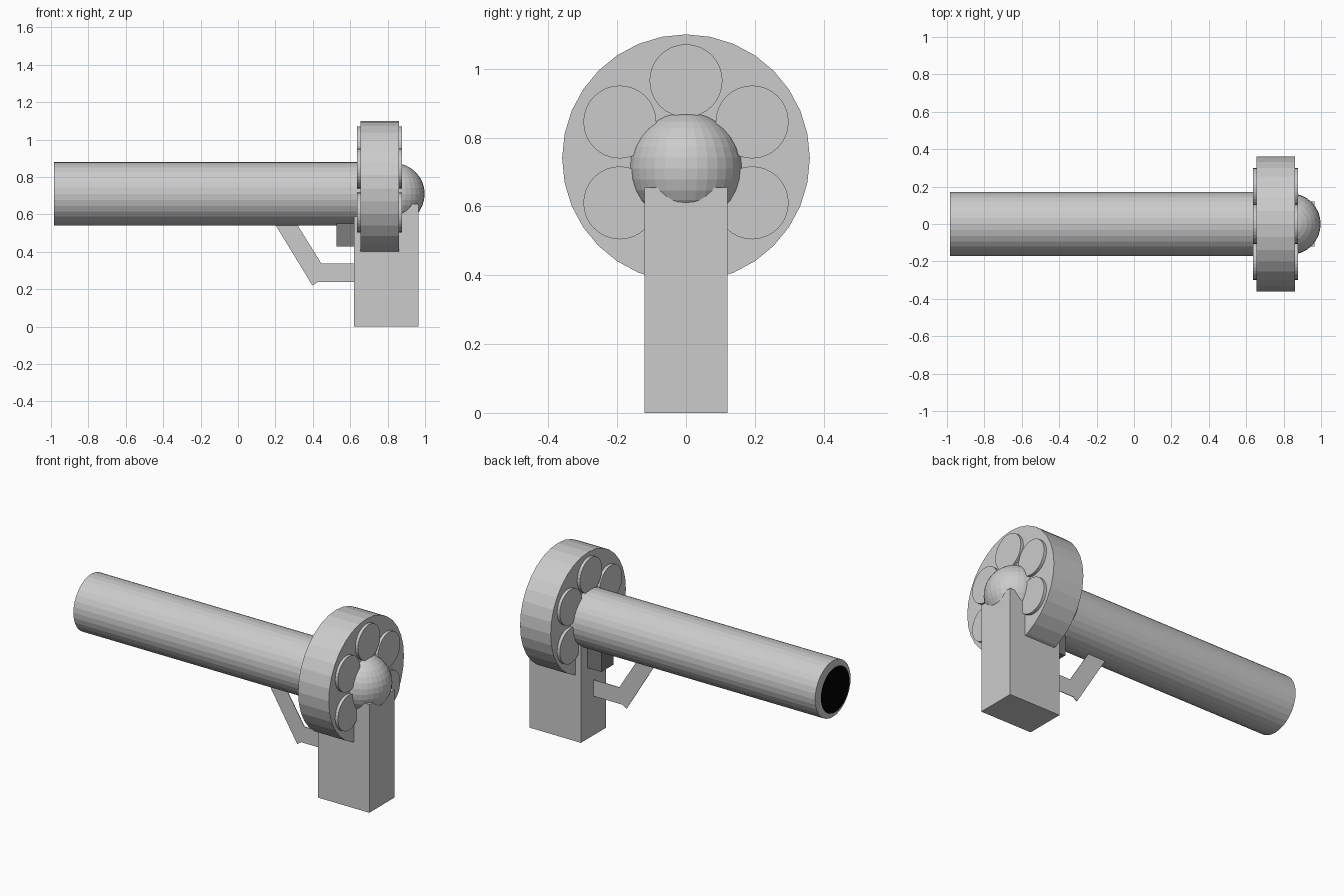
import bpy, bmesh
from math import sin, cos, radians
from mathutils import Matrix, Vector

if "Cube" in bpy.data.objects:
    bpy.data.objects.remove(bpy.data.objects["Cube"])


def grey(name, v):
    m = bpy.data.materials.new(name)
    m.diffuse_color = (v, v, v, 1)
    m.use_nodes = True
    m.node_tree.nodes["Principled BSDF"].inputs["Base Color"].default_value = m.diffuse_color
    return m


def finish(name, bm, mat=None):
    me = bpy.data.meshes.new(name)
    bm.to_mesh(me)
    bm.free()
    ob = bpy.data.objects.new(name, me)
    bpy.context.collection.objects.link(ob)
    if mat:
        me.materials.append(mat)
    return ob


def rod(name, x0, x1, y, z, r, mat=None, sides=32):
    """Capped cylinder lying along x."""
    bm = bmesh.new()
    m = Matrix.Translation(((x0 + x1) / 2, y, z)) @ Matrix.Rotation(radians(90), 4, 'Y')
    bmesh.ops.create_cone(bm, cap_ends=True, segments=sides, radius1=r, radius2=r,
                          depth=x1 - x0, matrix=m)
    return finish(name, bm, mat)


def box(name, x0, x1, half_y, z0, z1, mat=None):
    bm = bmesh.new()
    m = (Matrix.Translation(((x0 + x1) / 2, 0, (z0 + z1) / 2))
         @ Matrix.Diagonal((x1 - x0, 2 * half_y, z1 - z0, 1)))
    bmesh.ops.create_cube(bm, size=1, matrix=m)
    return finish(name, bm, mat)


dark = grey("dark_grey", 0.55)
darker = grey("darker_grey", 0.2)
black = grey("black", 0.0)

BARREL_Z, DRUM_Z = 0.71, 0.74

# Barrel with a flat black disc just ahead of the muzzle
rod("barrel", -0.984, 0.80, 0, BARREL_Z, 0.17)
bm = bmesh.new()
bmesh.ops.create_circle(bm, cap_ends=True, segments=32, radius=0.137,
                        matrix=Matrix.Translation((-1, 0, BARREL_Z)) @ Matrix.Rotation(radians(-90), 4, 'Y'))
finish("muzzle_opening", bm, black)

# Revolving drum and its chambers
rod("drum", 0.655, 0.86, 0, DRUM_Z, 0.36, dark)
for i in range(6):
    a = radians(60 * i)
    rod(f"chamber_{i + 1}", 0.637, 0.878, 0.222 * sin(a), DRUM_Z - 0.012 + 0.235 * cos(a) * (1 if i else 1.01), 0.106)

# Rounded rear cap
bm = bmesh.new()
bmesh.ops.create_uvsphere(bm, u_segments=32, v_segments=16, radius=0.165,
                          matrix=Matrix.Translation((0.833, 0, BARREL_Z)))
finish("rear_cap", bm)

# Grip and trigger block
box("grip", 0.62, 0.964, 0.12, 0, 0.655)
box("trigger", 0.527, 0.64, 0.057, 0.43, 0.57, darker)

# Thin bent guard plate under the barrel
profile = [(0.194, 0.555), (0.398, 0.22), (0.425, 0.238), (0.64, 0.238),
           (0.64, 0.337), (0.446, 0.337), (0.311, 0.555)]
bm = bmesh.new()
face = bm.faces.new([bm.verts.new((x, -0.002, z)) for x, z in profile])
ext = bmesh.ops.extrude_face_region(bm, geom=[face])
bmesh.ops.translate(bm, vec=Vector((0, 0.004, 0)),
                    verts=[v for v in ext["geom"] if isinstance(v, bmesh.types.BMVert)])
bmesh.ops.recalc_face_normals(bm, faces=bm.faces)
finish("trigger_guard", bm)
